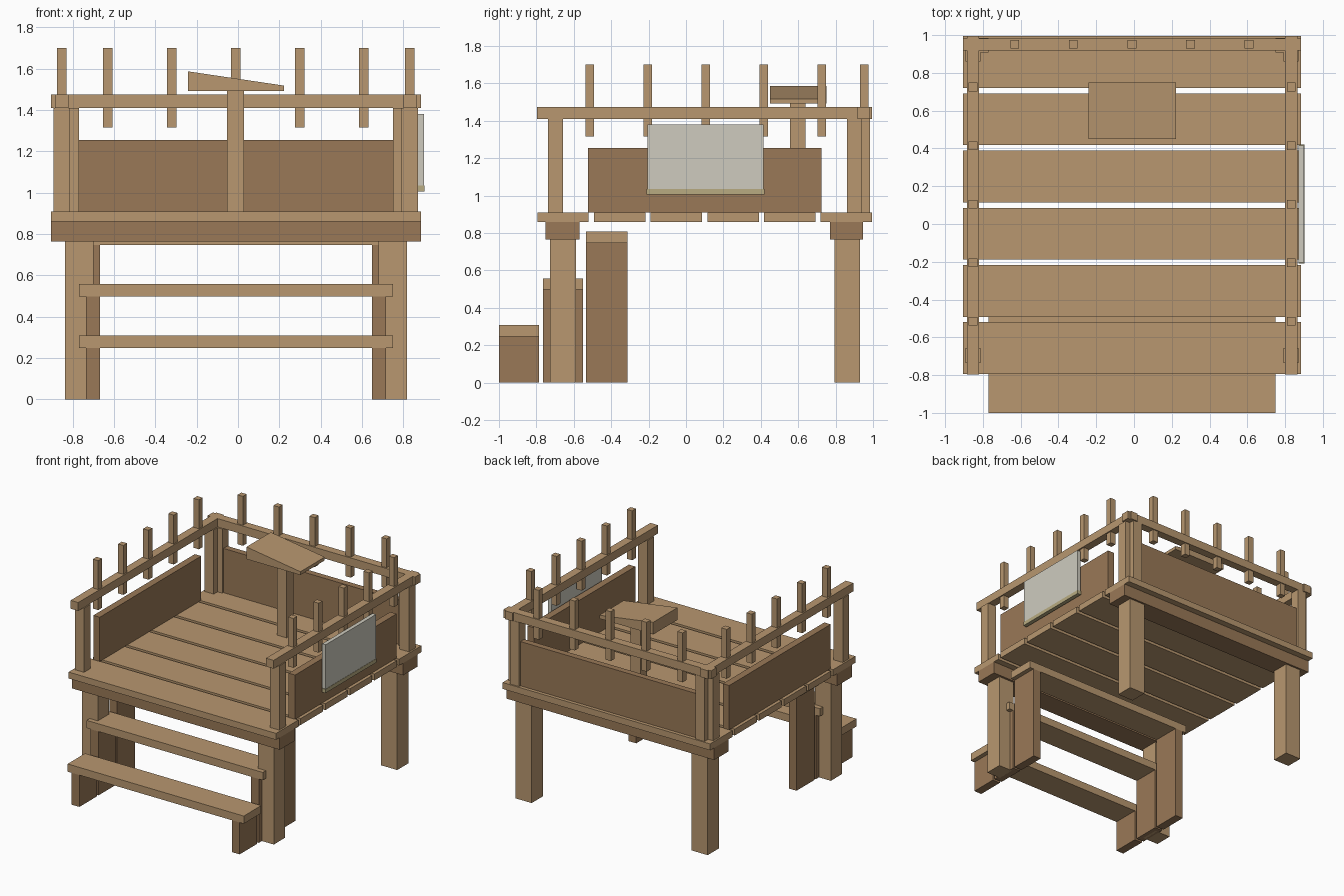
import bpy

if "Cube" in bpy.data.objects:
    bpy.data.objects.remove(bpy.data.objects["Cube"])

CX = -0.01  # symmetry plane of the platform


def material(name, rgb):
    m = bpy.data.materials.new(name)
    m.diffuse_color = (*rgb, 1)
    m.use_nodes = True
    m.node_tree.nodes["Principled BSDF"].inputs["Base Color"].default_value = m.diffuse_color
    return m


WOOD = material("light_wood", (0.48, 0.31, 0.16))
DARK = material("dark_wood", (0.32, 0.19, 0.095))
PALE = material("pale_board", (0.62, 0.60, 0.52))
TAN = material("tan_trim", (0.48, 0.41, 0.22))


def prism(name, profile, y0, y1, mat):
    """Extrude an x-z profile along y."""
    n = len(profile)
    verts = [(x, y, z) for y in (y0, y1) for x, z in profile]
    faces = [tuple(range(n)), tuple(range(2 * n - 1, n - 1, -1))]
    faces += [(i, i + n, (i + 1) % n + n, (i + 1) % n) for i in range(n)]
    mesh = bpy.data.meshes.new(name)
    mesh.from_pydata(verts, [], faces)
    mesh.materials.append(mat)
    ob = bpy.data.objects.new(name, mesh)
    bpy.context.collection.objects.link(ob)
    return ob


def box(name, x, y, z, mat=WOOD):
    return prism(name, [(x[0], z[0]), (x[1], z[0]), (x[1], z[1]), (x[0], z[1])], *y, mat)


def pair(name, x, y, z, mat=WOOD):
    """Left part plus its mirror image on the right."""
    box("left_" + name, x, y, z, mat)
    box("right_" + name, (2 * CX - x[1], 2 * CX - x[0]), y, z, mat)


FULL = (-0.905, 0.885)
STEP = (-0.77, 0.75)

# Deck planks and support beams
for i in range(6):
    y = -0.795 + 0.303 * i
    box(f"deck_plank_{i + 1}", FULL, (y, y + 0.275), (0.86, 0.91))
box("front_beam", FULL, (-0.75, -0.57), (0.765, 0.86), DARK)
box("back_beam", FULL, (0.77, 0.945), (0.765, 0.86), DARK)

# Legs
pair("front_leg", (-0.838, -0.70), (-0.727, -0.587), (0, 0.765))
pair("back_leg", (-0.838, -0.70), (0.793, 0.93), (0, 0.765))

# Stairs
for i, (y0, y1) in enumerate([(-1.0, -0.785), (-0.765, -0.55), (-0.535, -0.312)]):
    h = 0.25 * (i + 1) - 0.002
    pair(f"stair_support_{i + 1}", (-0.735, -0.668), (y0, y1), (0, h), DARK)
    box(f"stair_tread_{i + 1}", STEP, (y0, y1), (h, h + 0.06))

# Railing posts and rails
pair("front_post", (-0.892, -0.812), (-0.737, -0.657), (0.91, 1.41))
pair("side_back_post", (-0.892, -0.812), (0.86, 0.94), (0.91, 1.41))
pair("back_post", (-0.85, -0.77), (0.908, 0.985), (0.91, 1.41))
pair("side_rail", (-0.885, -0.82), (-0.797, 0.995), (1.41, 1.475))
box("back_rail", FULL, (0.918, 0.983), (1.41, 1.475))

# Solid panels below the rails
pair("side_panel", (-0.88, -0.825), (-0.525, 0.725), (0.91, 1.255), DARK)
box("back_panel", STEP, (0.92, 0.968), (0.91, 1.255), DARK)

# Upright pickets
R = 0.023
for i in range(5):
    y = -0.515 + 0.31 * i
    pair(f"side_picket_{i + 1}", (-0.852 - R, -0.852 + R), (y - R, y + R), (1.315, 1.70))
    x = -0.631 + 0.31 * i
    box(f"back_picket_{i + 1}", (x - R, x + R), (0.952 - R, 0.952 + R), (1.315, 1.70))

# Lectern
box("lectern_post", (-0.053, 0.03), (0.556, 0.638), (0.91, 1.495))
prism("lectern_top", [(-0.242, 1.492), (0.223, 1.492), (0.223, 1.518), (-0.242, 1.587)],
      0.45, 0.75, WOOD)

# Board hung on the right side
box("side_board", (0.87, 0.9), (-0.205, 0.415), (1.035, 1.38), PALE)
box("side_board_trim", (0.87, 0.902), (-0.21, 0.42), (1.005, 1.035), TAN)
